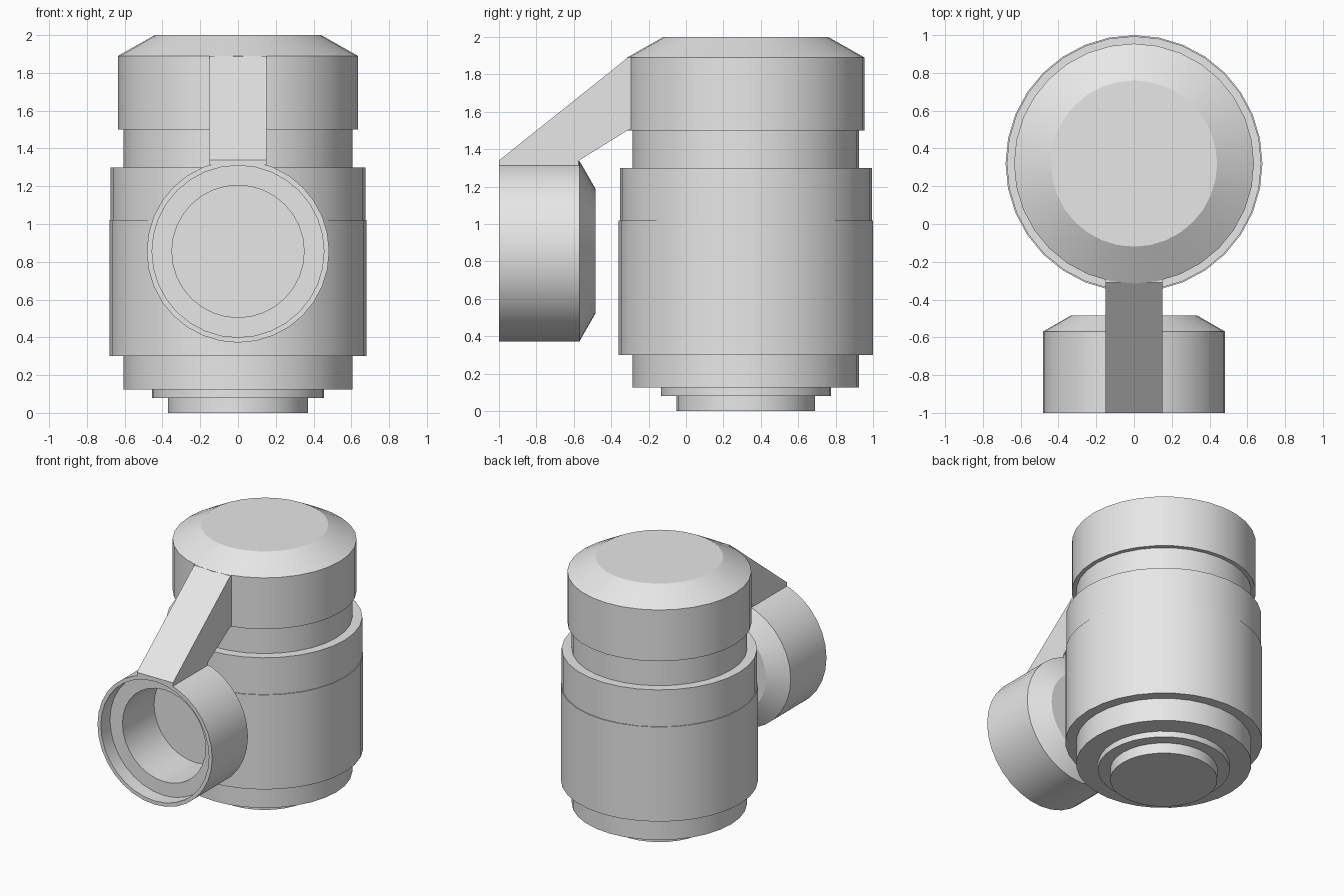
import bpy, bmesh, math
from mathutils import Matrix

old = bpy.data.objects.get("Cube")
if old:
    bpy.data.objects.remove(old, do_unlink=True)

grey = bpy.data.materials.new("plain grey")
grey.use_nodes = True
color = (0.8, 0.8, 0.8, 1)
grey.diffuse_color = color
grey.node_tree.nodes["Principled BSDF"].inputs["Base Color"].default_value = color


def finish(name, bm):
    """Turn a bmesh into a named object with sharp-edged smooth shading."""
    bmesh.ops.recalc_face_normals(bm, faces=bm.faces)
    mesh = bpy.data.meshes.new(name)
    bm.to_mesh(mesh)
    bm.free()
    mesh.materials.append(grey)
    obj = bpy.data.objects.new(name, mesh)
    bpy.context.collection.objects.link(obj)
    bpy.ops.object.select_all(action='DESELECT')
    obj.select_set(True)
    bpy.context.view_layer.objects.active = obj
    bpy.ops.object.shade_smooth_by_angle(angle=math.radians(25))
    return obj


def lathe(name, profile, place, steps=32):
    """Revolve (radius, height) points around the local z axis."""
    bm = bmesh.new()
    verts = [bm.verts.new((r, 0, h)) for r, h in profile]
    edges = [bm.edges.new(pair) for pair in zip(verts, verts[1:])]
    bmesh.ops.spin(bm, geom=verts + edges, cent=(0, 0, 0), axis=(0, 0, 1),
                   angle=math.tau, steps=steps)
    bmesh.ops.remove_doubles(bm, verts=bm.verts, dist=0.0005)
    bmesh.ops.transform(bm, matrix=place, verts=bm.verts)
    return finish(name, bm)


# Upright canister, open where one part continues into the next
upright = Matrix.Translation((0, 0.32, 0))
lathe("stepped_base", [(0, 0), (0.37, 0), (0.37, 0.08), (0.455, 0.08),
                       (0.455, 0.125), (0.605, 0.125), (0.605, 0.3)], upright)
lathe("main_body", [(0.605, 0.3), (0.68, 0.3), (0.68, 1.02), (0.674, 1.02),
                    (0.674, 1.3), (0.605, 1.3)], upright)
lathe("neck", [(0.605, 1.3), (0.605, 1.5)], upright)
lathe("cap", [(0.605, 1.5), (0.635, 1.5), (0.635, 1.89), (0.44, 2), (0, 2)], upright)

# Hollow round cup facing forward, heights run towards the front
forward = Matrix.Translation((0, 0, 0.855)) @ Matrix.Rotation(math.pi / 2, 4, 'X')
lathe("front_cup", [(0, 0.485), (0.335, 0.485), (0.483, 0.57), (0.483, 1),
                    (0.455, 1), (0.455, 0.89), (0.35, 0.89), (0.35, 0.51),
                    (0, 0.51)], forward)

# Slanted arm joining the cup to the cap
side = [(-1, 1.34), (-0.31, 1.89), (-0.26, 1.888), (-0.26, 1.502),
        (-0.31, 1.502), (-0.575, 1.338), (-0.575, 1.314), (-1, 1.314)]
bm = bmesh.new()
face = bm.faces.new([bm.verts.new((-0.152, y, z)) for y, z in side])
grown = bmesh.ops.extrude_face_region(bm, geom=[face], use_keep_orig=True)
moved = [g for g in grown["geom"] if isinstance(g, bmesh.types.BMVert)]
bmesh.ops.translate(bm, verts=moved, vec=(0.304, 0, 0))
finish("arm", bm)
